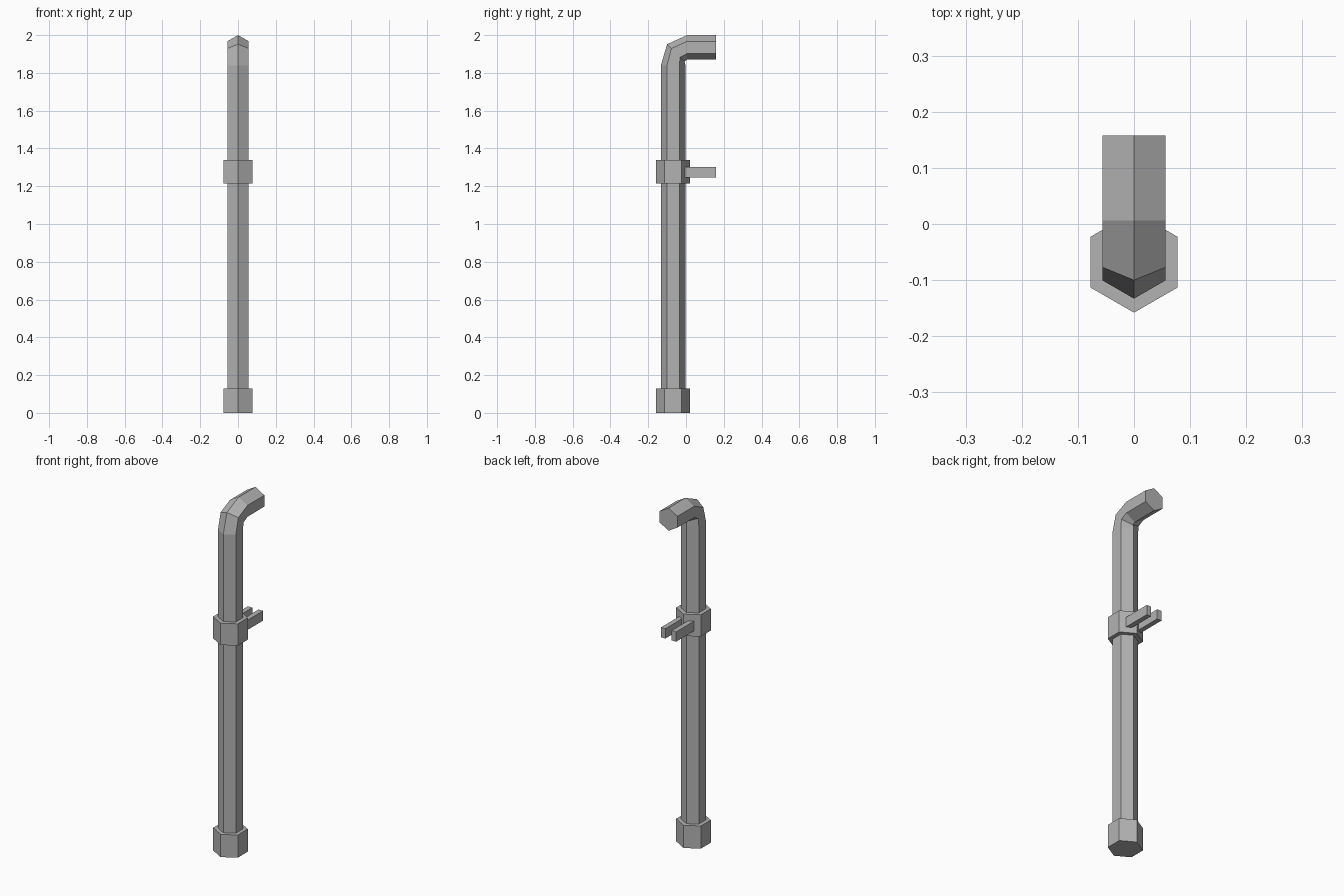
import bpy, bmesh
from math import sin, cos, pi, radians
from mathutils import Vector

cube = bpy.data.objects.get("Cube")
if cube:
    bpy.data.objects.remove(cube)

PIPE_Y = -0.068

grey = bpy.data.materials.new("pipe grey")
grey.use_nodes = True
grey.diffuse_color = (0.45, 0.45, 0.45, 1)
grey.node_tree.nodes["Principled BSDF"].inputs["Base Color"].default_value = (0.45, 0.45, 0.45, 1)


def hex_tube(name, radius, stations):
    """Sweep a hexagon through (y, z, tilt) stations, capped at both ends."""
    bm = bmesh.new()
    rings = []
    for y, z, tilt in stations:
        t = radians(tilt)
        out = Vector((0, -cos(t), sin(t)))
        ring = []
        for i in range(6):
            a = i * pi / 3
            p = Vector((sin(a) * radius, y, z)) + out * cos(a) * radius
            ring.append(bm.verts.new(p))
        rings.append(ring)
    for a, b in zip(rings, rings[1:]):
        for i in range(6):
            j = (i + 1) % 6
            bm.faces.new((a[i], a[j], b[j], b[i]))
    bm.faces.new(rings[0])
    bm.faces.new(rings[-1])
    finish(name, bm)


def box(name, low, high):
    bm = bmesh.new()
    bmesh.ops.create_cube(bm, size=1)
    low, high = Vector(low), Vector(high)
    bmesh.ops.scale(bm, vec=high - low, verts=bm.verts)
    bmesh.ops.translate(bm, vec=(low + high) / 2, verts=bm.verts)
    finish(name, bm)


def finish(name, bm):
    bmesh.ops.recalc_face_normals(bm, faces=bm.faces)
    mesh = bpy.data.meshes.new(name)
    bm.to_mesh(mesh)
    bm.free()
    mesh.materials.append(grey)
    bpy.context.collection.objects.link(bpy.data.objects.new(name, mesh))


# Upright pipe bending backwards at the top
hex_tube("bent_pipe", 0.065, [
    (PIPE_Y, 0.06, 0), (PIPE_Y, 1.84, 0), (-0.054, 1.906, 45),
    (0.006, 1.935, 90), (0.158, 1.935, 90)])

# Hexagonal foot and clamp collar
hex_tube("foot_collar", 0.09, [(PIPE_Y, 0, 0), (PIPE_Y, 0.13, 0)])
hex_tube("clamp_collar", 0.09, [(PIPE_Y, 1.215, 0), (PIPE_Y, 1.34, 0)])

# Pair of wall prongs behind the clamp
for side, x in (("left", 0.034), ("right", -0.034)):
    box(side + "_prong", (x - 0.014, -0.03, 1.247), (x + 0.014, 0.158, 1.303))
